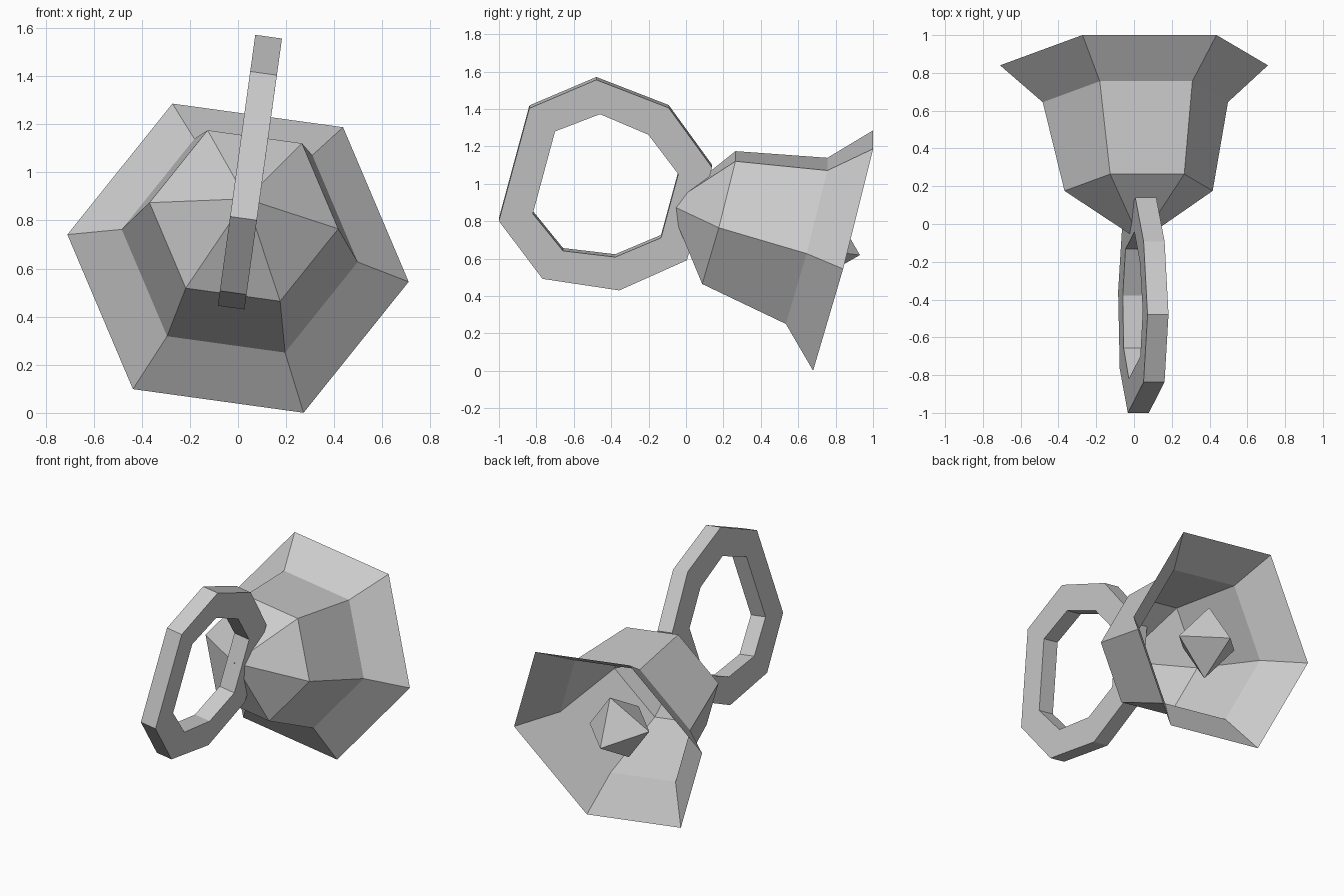
import bpy, bmesh, math
from mathutils import Vector

if "Cube" in bpy.data.objects:
    bpy.data.objects.remove(bpy.data.objects["Cube"])

# Tilted frame shared by all parts: D runs along the bell axis towards the crown
D = Vector((0.0354, -0.966, 0.2564)).normalized()
U = Vector((0.990, 0.0, -0.137)).normalized()
V = D.cross(U).normalized()
RIM = Vector((0.0, 0.84, 0.643))          # centre of the rim
APEX = 0.963                              # rim to crown distance


def place(u, v, d):
    return RIM + U * u + V * v + D * d


grey = bpy.data.materials.new("plain_grey")
grey.diffuse_color = (0.6, 0.6, 0.6, 1)
grey.use_nodes = True
grey.node_tree.nodes["Principled BSDF"].inputs["Base Color"].default_value = grey.diffuse_color


def make(name, bm, closed=True):
    if closed:
        bmesh.ops.recalc_face_normals(bm, faces=bm.faces[:])
    me = bpy.data.meshes.new(name)
    bm.to_mesh(me)
    bm.free()
    me.materials.append(grey)
    ob = bpy.data.objects.new(name, me)
    bpy.context.collection.objects.link(ob)


# Bell: open six-sided shell lofted from the rim to a pointed crown
bm = bmesh.new()
rings = []
for dist, r in [(0.0, 0.716), (0.202, 0.495), (0.688, 0.396)]:
    rings.append([bm.verts.new(place(r * math.cos(k * math.pi / 3),
                                     r * math.sin(k * math.pi / 3), dist))
                  for k in range(6)])
tip = bm.verts.new(place(0, 0, APEX))
for k in range(6):
    n = (k + 1) % 6
    for lo, hi in zip(rings, rings[1:]):
        bm.faces.new((lo[k], lo[n], hi[n], hi[k]))
    bm.faces.new((rings[-1][k], rings[-1][n], tip))
make("bell_shell", bm, closed=False)

# Clapper: octahedron on the bell axis
bm = bmesh.new()
r, c = 0.227, 0.134
eq = [bm.verts.new(place(r * x, r * y, c)) for x, y in ((1, 0), (0, 1), (-1, 0), (0, -1))]
for s in (1, -1):
    end = bm.verts.new(place(0, 0, c + s * r))
    for k in range(4):
        bm.faces.new((eq[k], eq[(k + 1) % 4], end))
make("clapper", bm)

# Handle: eight-sided ring with a rectangular section, mirrored across V
outer = [(0.858, 0.315), (0.552, 0.556), (0.139, 0.510), (-0.168, 0.259)]
inner = [(0.693, 0.230), (0.485, 0.382), (0.207, 0.342), (-0.003, 0.178)]
bm = bmesh.new()


def loop(pts, u):
    full = pts + [(a, -b) for a, b in reversed(pts)]
    return [bm.verts.new(place(u, b, APEX + a)) for a, b in full]


h = 0.056
section = [loop(outer, h), loop(outer, -h), loop(inner, -h), loop(inner, h)]
for i in range(4):
    p, q = section[i], section[(i + 1) % 4]
    for k in range(8):
        n = (k + 1) % 8
        bm.faces.new((p[k], p[n], q[n], q[k]))
make("handle_ring", bm)
